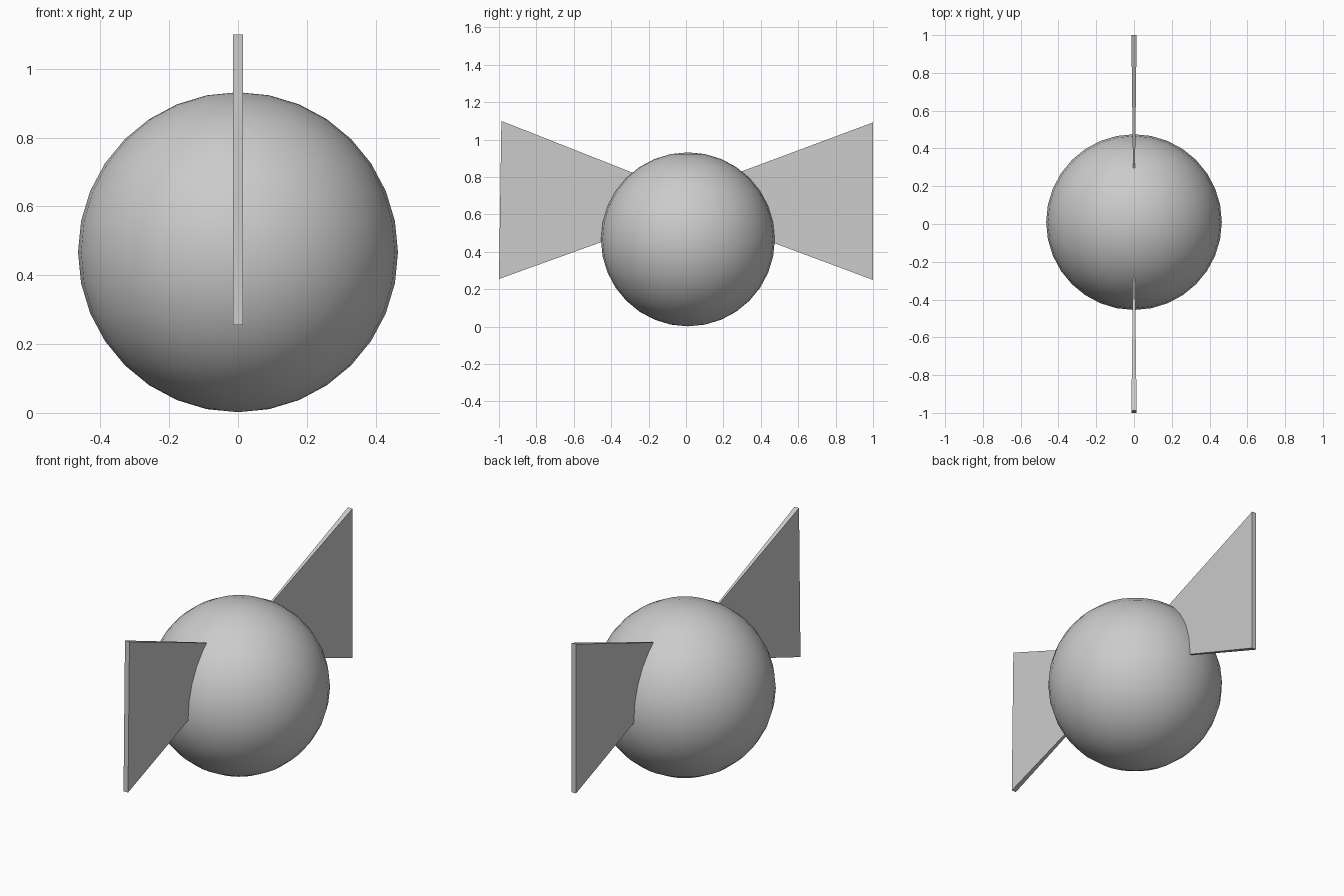
import bpy
import bmesh

old = bpy.data.objects.get("Cube")
if old:
    bpy.data.objects.remove(old, do_unlink=True)

# Single plain grey
grey = bpy.data.materials.new("plain_grey")
grey.use_nodes = True
colour = (0.6, 0.6, 0.6, 1.0)
grey.diffuse_color = colour
grey.node_tree.nodes["Principled BSDF"].inputs["Base Color"].default_value = colour

# Round body
bpy.ops.mesh.primitive_uv_sphere_add(segments=32, ring_count=16, radius=0.465,
                                     location=(0, 0.01, 0.467))
body = bpy.context.object
body.name = "body"
body.data.materials.append(grey)
bpy.ops.object.shade_smooth()


def add_panel(name, top, bottom, apex, half_width=0.014):
    """Thin flat pyramid: outer edge from top to bottom (y, z), narrowing to apex."""
    bm = bmesh.new()
    base = [bm.verts.new((side * half_width, y, z))
            for side, (y, z) in ((-1, bottom), (1, bottom), (1, top), (-1, top))]
    tip = bm.verts.new((0, *apex))
    bm.faces.new(base)
    for i, v in enumerate(base):
        bm.faces.new((v, tip, base[(i + 1) % 4]))
    bmesh.ops.recalc_face_normals(bm, faces=bm.faces)
    mesh = bpy.data.meshes.new(name)
    bm.to_mesh(mesh)
    bm.free()
    mesh.materials.append(grey)
    panel = bpy.data.objects.new(name, mesh)
    bpy.context.collection.objects.link(panel)


# Flared panels, their tips buried in the body
add_panel("front_panel", (-0.987, 1.10), (-1.0, 0.255), (0.126, 0.661))
add_panel("back_panel", (1.0, 1.092), (1.0, 0.25), (-0.13, 0.671))
